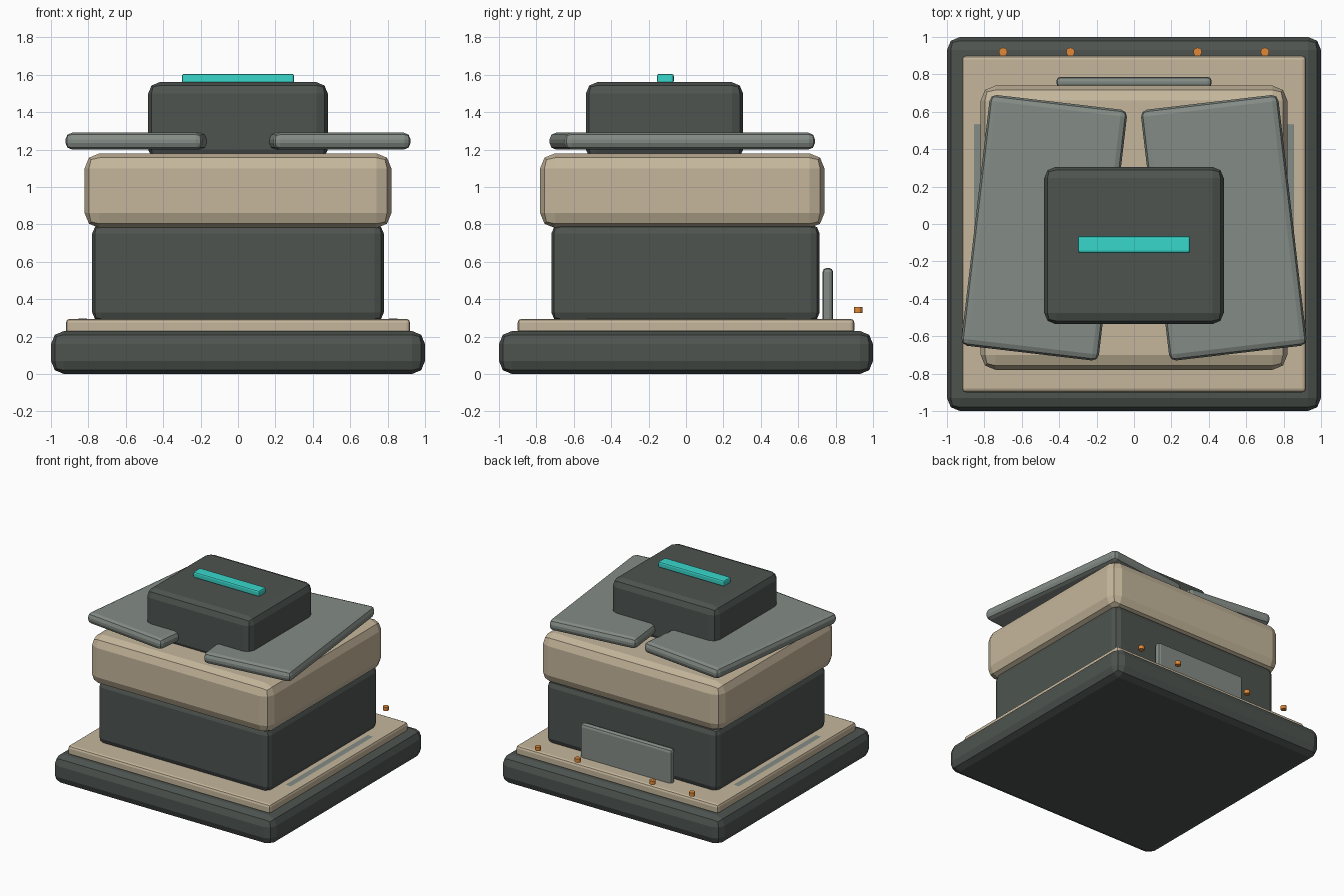
import bpy
from math import radians

if "Cube" in bpy.data.objects:
    bpy.data.objects.remove(bpy.data.objects["Cube"])


def material(name, color):
    m = bpy.data.materials.new(name)
    m.diffuse_color = (*color, 1)
    m.use_nodes = True
    m.node_tree.nodes["Principled BSDF"].inputs["Base Color"].default_value = m.diffuse_color
    return m


DARK = material("dark_grey", (0.075, 0.088, 0.08))
TAN = material("tan", (0.56, 0.47, 0.33))
GREY = material("mid_grey", (0.23, 0.26, 0.235))
CYAN = material("cyan", (0.04, 0.68, 0.60))
ORANGE = material("orange", (0.75, 0.25, 0.04))


def block(name, x, y, z, bevel, mat, rot=0):
    """Bevelled box; x, y and z are (min, max) ranges."""
    mids = [(a + b) / 2 for a, b in (x, y, z)]
    dims = [b - a for a, b in (x, y, z)]
    bpy.ops.mesh.primitive_cube_add(size=1, location=mids, rotation=(0, 0, rot))
    ob = bpy.context.object
    ob.name = name
    ob.scale = dims
    bpy.ops.object.transform_apply(location=False, rotation=False, scale=True)
    ob.data.materials.append(mat)
    mod = ob.modifiers.new("bevel", 'BEVEL')
    mod.width = bevel
    mod.segments = 2
    return ob


# Stacked body
block("base", (-1, 1), (-1, 1), (0, 0.23), 0.07, DARK)
block("base_plate", (-0.92, 0.92), (-0.9, 0.9), (0.215, 0.295), 0.02, TAN)
block("lower_body", (-0.78, 0.78), (-0.72, 0.715), (0.28, 0.80), 0.05, DARK)
block("upper_body", (-0.82, 0.82), (-0.78, 0.74), (0.78, 1.18), 0.08, TAN)
block("head", (-0.48, 0.48), (-0.535, 0.305), (1.14, 1.56), 0.06, DARK)
block("light_bar", (-0.3, 0.3), (-0.155, -0.065), (1.555, 1.605), 0.012, CYAN)

# Rear panel
block("rear_panel", (-0.415, 0.415), (0.73, 0.787), (0.25, 0.567), 0.022, GREY)

for side, s in (("left", -1), ("right", 1)):
    # Splayed top plates
    block(side + "_top_plate", (s * 0.48 - 0.37, s * 0.48 + 0.37), (-0.695, 0.655),
          (1.2, 1.29), 0.035, GREY, rot=s * radians(6.7))
    # Strips set flush into the base plate
    block(side + "_inlay", (s * 0.83 - 0.03, s * 0.83 + 0.03), (-0.54, 0.54),
          (0.25, 0.296), 0.008, GREY)
    # Rear studs
    for i, x in enumerate((0.34, 0.70)):
        bpy.ops.mesh.primitive_cylinder_add(vertices=12, radius=0.023, depth=0.03,
                                            location=(s * x, 0.92, 0.342))
        stud = bpy.context.object
        stud.name = f"{side}_stud_{i + 1}"
        stud.data.materials.append(ORANGE)
